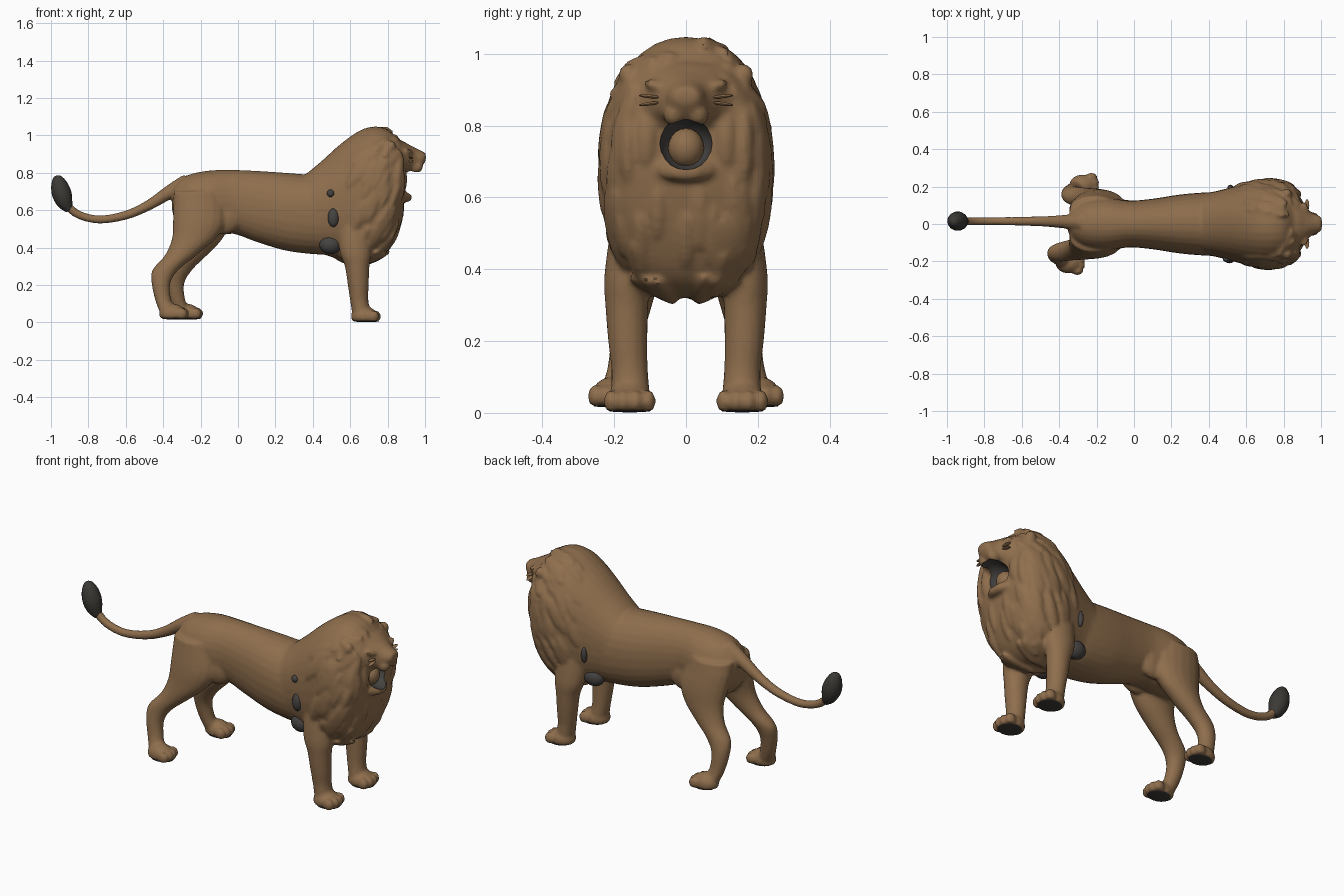
import bpy, bmesh, math, random
from mathutils import Vector, Matrix

if "Cube" in bpy.data.objects:
    bpy.data.objects.remove(bpy.data.objects["Cube"])

random.seed(7)


def material(name, rgb):
    m = bpy.data.materials.new(name)
    m.diffuse_color = (*rgb, 1)
    m.use_nodes = True
    m.node_tree.nodes["Principled BSDF"].inputs["Base Color"].default_value = m.diffuse_color
    return m


FUR = material("tawny fur", (0.275, 0.157, 0.074))
DARK = material("dark tuft fur", (0.045, 0.042, 0.036))
GREY = material("dark grey", (0.06, 0.056, 0.052))


def spline(rows, k=4):
    """Catmull-Rom interpolation of rows of numbers."""
    out = []
    for i in range(len(rows) - 1):
        p = [rows[max(i - 1, 0)], rows[i], rows[i + 1], rows[min(i + 2, len(rows) - 1)]]
        for j in range(k):
            t = j / k
            out.append(tuple(
                b + 0.5 * t * (c - a + t * (2 * a - 5 * b + 4 * c - d + t * (3 * (b - c) + d - a)))
                for a, b, c, d in zip(*p)))
    return out + [tuple(rows[-1])]


def loft(bm, rings):
    """Closed skin through rings of points."""
    loops = [[bm.verts.new(p) for p in r] for r in rings]
    n = len(loops[0])
    faces = [bm.faces.new((a[i], a[(i + 1) % n], b[(i + 1) % n], b[i]))
             for a, b in zip(loops, loops[1:]) for i in range(n)]
    faces += [bm.faces.new(loops[0]), bm.faces.new(loops[-1])]
    bmesh.ops.recalc_face_normals(bm, faces=faces)


def power(v, p):
    return math.copysign(abs(v) ** (2 / p), v)


def section(row, a, p):
    """Point on an upright section; the lower half is a little squarer."""
    x, lo, hi, w = row
    p = p if math.sin(a) > 0 else p + 0.2
    return Vector((x, w * power(math.cos(a), p), (lo + hi) / 2 + (hi - lo) / 2 * power(math.sin(a), p)))


def trunk(bm, rows, p=2.1, n=28):
    """Loft of upright sections: x, low z, high z, half width."""
    loft(bm, [[section(r, math.tau * i / n, p) for i in range(n)] for r in spline(rows)])


def limb(bm, rows, side, shift=0.0, n=18):
    """Loft of level sections: z, x, y, x radius, y radius."""
    rings = []
    for z, x, y, rx, ry in spline(rows):
        x += shift * min(1, max(0, (0.62 - z) / 0.35))
        rings.append([(x + rx * math.cos(math.tau * i / n), side * (y + ry * math.sin(math.tau * i / n)), z)
                      for i in range(n)])
    loft(bm, rings)


def tube(bm, rows, n=14):
    """Loft along a path: x, y, z, radius."""
    pts = spline(rows)
    rings = []
    for i, (x, y, z, r) in enumerate(pts):
        a, b = pts[max(i - 1, 0)], pts[min(i + 1, len(pts) - 1)]
        t = Vector((b[0] - a[0], 0, b[2] - a[2])).normalized()
        up = Vector((-t.z, 0, t.x))
        rings.append([Vector((x, y, z)) + up * r * math.cos(math.tau * j / n)
                      + Vector((0, r * math.sin(math.tau * j / n), 0)) for j in range(n)])
    loft(bm, rings)


def ball(bm, c, r, rot=Matrix.Identity(3), floor=None):
    m = Matrix.Translation(c) @ rot.to_4x4() @ Matrix.Diagonal((*r, 1))
    vs = bmesh.ops.create_uvsphere(bm, u_segments=16, v_segments=10, radius=1, matrix=m)["verts"]
    if floor is not None:
        for v in vs:
            v.co.z = max(v.co.z, floor)


def finish(bm, name, *mats):
    me = bpy.data.meshes.new(name)
    bm.to_mesh(me)
    bm.free()
    ob = bpy.data.objects.new(name, me)
    bpy.context.collection.objects.link(ob)
    for m in mats:
        me.materials.append(m)
    return ob


def select(ob):
    bpy.ops.object.select_all(action='DESELECT')
    ob.select_set(True)
    bpy.context.view_layer.objects.active = ob


# Torso
body = bmesh.new()
trunk(body, [(-0.352, .60, .70, .04), (-0.33, .53, .745, .085), (-0.26, .47, .79, .13),
             (-0.15, .47, .812, .142), (-0.03, .475, .815, .125), (0.1, .43, .81, .135),
             (0.25, .385, .80, .158), (0.4, .365, .79, .17), (0.52, .36, .8, .17)])

# Mane with long locks following its surface
mane = [(0.36, .38, .79, .16), (0.45, .365, .865, .178), (0.55, .335, .955, .205), (0.65, .32, 1.025, .23),
        (0.73, .33, 1.047, .236), (0.80, .38, 1.032, .224), (0.85, .48, .985, .20),
        (0.88, .60, .955, .16), (0.888, .66, .90, .11)]
trunk(body, mane, 2.15, 36)
rows = spline(mane, 6)
for i in range(150):
    k, a = random.randrange(14, 40), random.uniform(0, math.tau)
    if 0.42 * math.pi < a < 0.58 * math.pi:
        continue
    pos = section(rows[k], a, 2.15)
    du = section(rows[k + 1], a, 2.15) - section(rows[k - 1], a, 2.15)
    dv = section(rows[k], a + 0.05, 2.15) - section(rows[k], a - 0.05, 2.15)
    nrm = du.cross(dv).normalized()
    if nrm.dot(pos - Vector((0.65, 0, 0.68))) < 0:
        nrm = -nrm
    flow = Vector((-0.45, 0, -1)) if pos.z < 0.85 else Vector((-1, 0, -0.9))
    flow = (flow - nrm * flow.dot(nrm)).normalized()
    rot = Matrix((flow, nrm.cross(flow), nrm)).transposed()
    s = random.uniform(0.7, 1.15)
    thick = 0.018 if pos.z < 0.85 else 0.013
    ball(body, pos - nrm * 0.007, (0.09 * s, 0.027 * s, thick), rot)

# Head, lower jaw, nose and chin
trunk(body, [(0.80, .72, 1.0, .17), (0.87, .76, .975, .14), (0.91, .80, .953, .10),
             (0.95, .805, .932, .062), (0.985, .835, .915, .047), (1.004, .865, .905, .032)])
trunk(body, [(0.80, .64, .76, .12), (0.86, .64, .74, .10), (0.89, .643, .715, .085),
             (0.91, .645, .70, .06), (0.928, .655, .685, .032)])
for s in (-1, 1):
    ball(body, (0.95, s * 0.034, 0.832), (0.04, 0.03, 0.034))           # upper lips
    ball(body, (0.905, s * 0.07, 0.905), (0.03, 0.05, 0.018),
         Matrix.Rotation(s * 0.35, 3, 'X'))                             # brows
    ball(body, (0.815, s * 0.16, 0.94), (0.03, 0.028, 0.032))           # ears
    ball(body, (0.86, s * 0.11, 0.765), (0.045, 0.04, 0.10))            # cheeks
    ball(body, (0.84, s * 0.16, 0.75), (0.055, 0.035, 0.13))            # mane rim around the face

# Legs and paws, the right hind leg standing further back
hind = [(.70, -.21, .07, .135, .08), (.55, -.205, .10, .143, .08), (.45, -.235, .12, .118, .068),
        (.36, -.305, .135, .085, .058), (.28, -.388, .15, .07, .05), (.21, -.412, .165, .05, .044),
        (.12, -.40, .18, .043, .04), (.05, -.372, .2, .045, .045)]
fore = [(.52, .62, .14, .09, .07), (.38, .628, .162, .085, .066), (.3, .637, .165, .066, .06),
        (.2, .643, .162, .056, .055), (.12, .648, .157, .049, .051), (.05, .66, .155, .05, .055)]
soles = []
for s in (-1, 1):
    shift = 0.075 if s > 0 else 0.0
    limb(body, hind, s, shift)
    limb(body, fore, s)
    ball(body, (-0.08 + shift * .3, s * 0.085, 0.56), (0.1, 0.045, 0.09))   # flank fold
    for x, y, w, floor in ((-0.35 + shift, .207, .058, .02), (0.675, .157, .066, .006)):
        ball(body, (x, s * y, floor + .025), (0.072, w, 0.055), floor=floor)
        for k in (-1.5, -0.5, 0.5, 1.5):
            ball(body, (x + 0.064 - abs(k) * 0.011, s * y + k * w * 0.52, floor + .026),
                 (0.031, 0.021, 0.032), floor=floor)
        soles.append((x + 0.012, s * y, floor, w))

# Tail
tube(body, [(-0.27, 0.01, .745, .05), (-0.36, 0.012, .70, .038), (-0.48, 0.014, .625, .028),
            (-0.6, 0.015, .573, .024), (-0.74, 0.015, .55, .022), (-0.85, 0.015, .575, .022),
            (-0.91, 0.015, .625, .022), (-0.93, 0.015, .68, .015)])

# Weld the animal into one skin
lion = finish(body, "lion_body", FUR, GREY)
rm = lion.modifiers.new("weld", 'REMESH')
rm.mode = 'VOXEL'
rm.voxel_size = 0.0095
sm = lion.modifiers.new("relax", 'SMOOTH')
sm.factor, sm.iterations = 0.5, 2

# Open mouth, cut as a hollow with a dark lining
cut = bmesh.new()
ball(cut, (0.925, 0, 0.75), (0.115, 0.078, 0.073))
for f in cut.faces:
    f.material_index = 1
cutter = finish(cut, "mouth_cutter", FUR, GREY)
cutter.hide_render = True
bo = lion.modifiers.new("mouth", 'BOOLEAN')
bo.operation, bo.solver, bo.object = 'DIFFERENCE', 'EXACT', cutter
select(lion)
for name in ("weld", "relax", "mouth"):
    bpy.ops.object.modifier_apply(modifier=name)
bpy.data.objects.remove(cutter)
bpy.ops.object.shade_smooth_by_angle(angle=math.radians(40))

# Tongue
b = bmesh.new()
ball(b, (0.845, 0, 0.738), (0.05, 0.05, 0.055))
parts = [finish(b, "tongue", FUR)]

# Tail tuft
b = bmesh.new()
tube(b, [(-0.90, 0.015, .60, .02), (-0.925, 0.015, .64, .043), (-0.943, 0.015, .69, .052),
         (-0.957, 0.015, .74, .043), (-0.966, 0.015, .775, .024), (-0.968, 0.015, .785, .008)])
parts.append(finish(b, "tail_tuft", DARK))

# Wisps at the outer eye corners
b = bmesh.new()
for s in (-1, 1):
    for dz in (-0.012, 0.008):
        rot = Matrix.Rotation(s * 12 * dz, 3, 'X')
        ball(b, (0.925, s * 0.1, 0.873 + dz), (0.012, 0.032, 0.005), rot)
parts.append(finish(b, "eye_wisps", FUR))

# Dark fur behind the elbows
b = bmesh.new()
for s in (-1, 1):
    ball(b, (0.495, s * 0.128, 0.415), (0.06, 0.045, 0.05))
ball(b, (0.51, -0.188, 0.56), (0.03, 0.022, 0.05))
ball(b, (0.495, -0.187, 0.69), (0.02, 0.016, 0.02))
ball(b, (0.515, 0.192, 0.56), (0.016, 0.018, 0.045))
parts.append(finish(b, "elbow_fur", GREY))

# Paw pads as thin dark plates
b = bmesh.new()
for x, y, z, w in soles:
    ball(b, (x, y, z), (0.066, w * 0.9, 0.0045))
parts.append(finish(b, "paw_pads", DARK))

for ob in parts:
    select(ob)
    bpy.ops.object.shade_smooth_by_angle(angle=math.radians(40))
